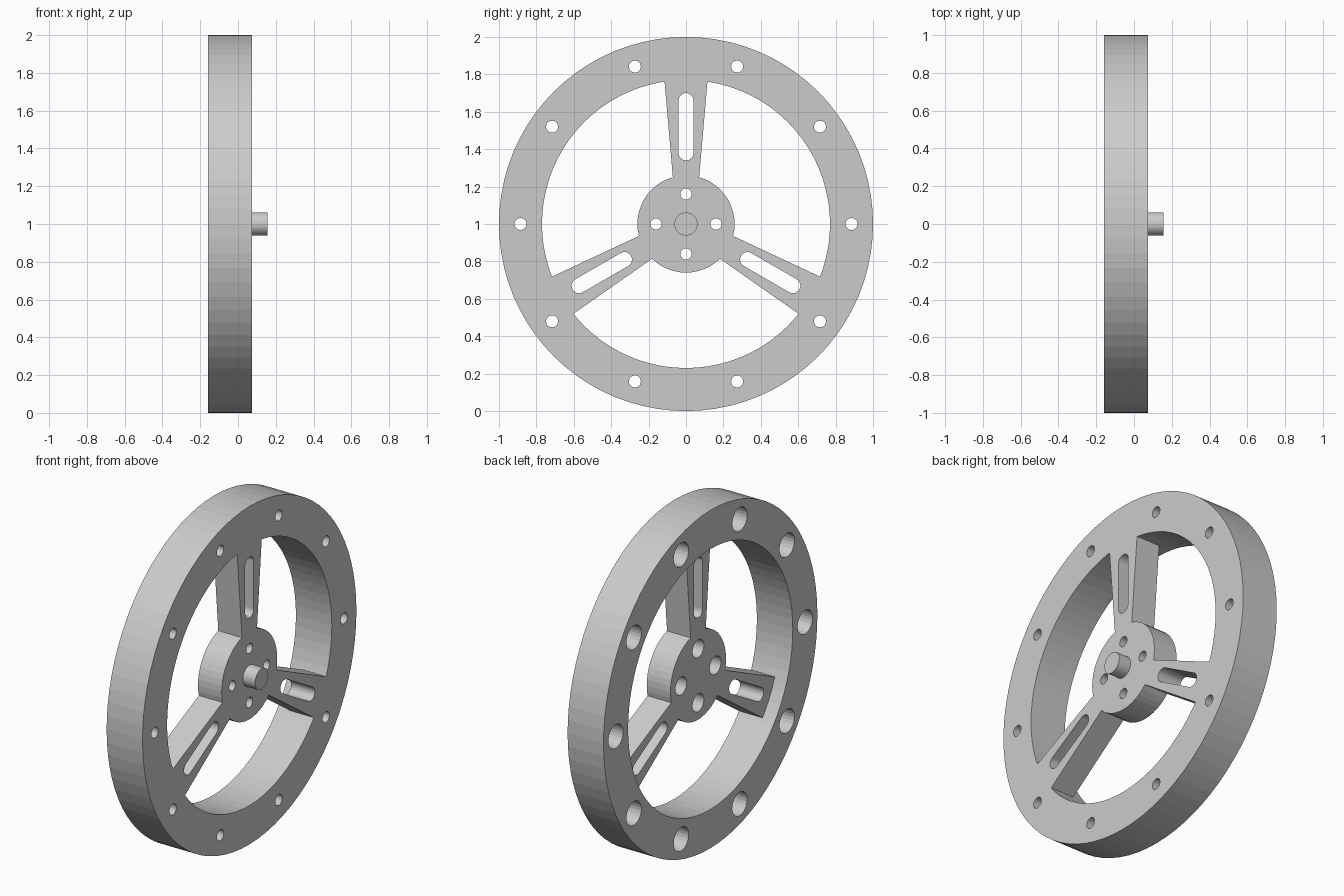
import bpy
import bmesh
from math import sin, cos, radians, pi, tau

cube = bpy.data.objects.get("Cube")
if cube:
    bpy.data.objects.remove(cube)

grey = bpy.data.materials.new("light_grey")
grey.use_nodes = True
colour = (0.6, 0.6, 0.6, 1)
grey.diffuse_color = colour
grey.node_tree.nodes["Principled BSDF"].inputs["Base Color"].default_value = colour

BACK, FRONT, RECESS, CENTRE = -0.16, 0.075, -0.08, 1.0


def prism(name, outline, x0, x1):
    """Extrude a (y, z) outline, measured from the axle, along x."""
    bm = bmesh.new()
    face = bm.faces.new([bm.verts.new((x0, y, z + CENTRE)) for y, z in outline])
    top = bmesh.ops.extrude_face_region(bm, geom=[face])["geom"]
    verts = [v for v in top if isinstance(v, bmesh.types.BMVert)]
    bmesh.ops.translate(bm, verts=verts, vec=(x1 - x0, 0, 0))
    bmesh.ops.recalc_face_normals(bm, faces=bm.faces)
    mesh = bpy.data.meshes.new(name)
    bm.to_mesh(mesh)
    bm.free()
    mesh.materials.append(grey)
    obj = bpy.data.objects.new(name, mesh)
    bpy.context.collection.objects.link(obj)
    return obj


def arc(radius, steps, start=0, sweep=tau, centre=0):
    return [(centre + radius * cos(start + sweep * i / steps),
             radius * sin(start + sweep * i / steps)) for i in range(steps)]


def turn(points, angle):
    c, s = cos(angle), sin(angle)
    return [(u * c - v * s, u * s + v * c) for u, v in points]


def combine(target, other, operation):
    mod = target.modifiers.new(operation.lower(), "BOOLEAN")
    mod.operation = operation
    mod.solver = "EXACT"
    mod.object = other
    bpy.context.view_layer.objects.active = target
    bpy.ops.object.modifier_apply(modifier=mod.name)
    bpy.data.objects.remove(other)


def drill(target, angle, distance, radius, x0, x1, sides=24):
    hole = turn(arc(radius, sides, centre=distance), angle)
    combine(target, prism("hole_cutter", hole, x0, x1), "DIFFERENCE")


# Rim with its open middle
wheel = prism("wheel_frame", arc(1, 80), BACK, FRONT)
combine(wheel, prism("opening_cutter", arc(0.77, 80), -1, 1), "DIFFERENCE")

# Hub and three tapered spokes, recessed at the back
combine(wheel, prism("hub", arc(0.26, 48), RECESS, FRONT), "UNION")
spoke = [(0.2, -0.066), (0.8, -0.118), (0.8, 0.118), (0.2, 0.066)]
slot = (arc(0.04, 12, pi / 2, pi, 0.38) + [(0.38, -0.04)]
        + arc(0.04, 12, -pi / 2, pi, 0.66) + [(0.66, 0.04)])
for degrees in (90, 210, 330):
    angle = radians(degrees)
    combine(wheel, prism("spoke", turn(spoke, angle), RECESS, FRONT), "UNION")
    combine(wheel, prism("slot_cutter", turn(slot, angle), -1, 1), "DIFFERENCE")

# Ten rim bolt holes, wider at the back
for i in range(10):
    drill(wheel, tau * i / 10, 0.885, 0.032, -1, 1)
    drill(wheel, tau * i / 10, 0.885, 0.07, -1, BACK + 0.11)

# Four hub bolt holes, wider at the back
for i in range(4):
    drill(wheel, tau * i / 4, 0.16, 0.03, -1, 1)
    drill(wheel, tau * i / 4, 0.16, 0.053, -1, RECESS + 0.09)

# Axle stub on the hub face
prism("axle_stub", arc(0.062, 32), 0, 0.155)
